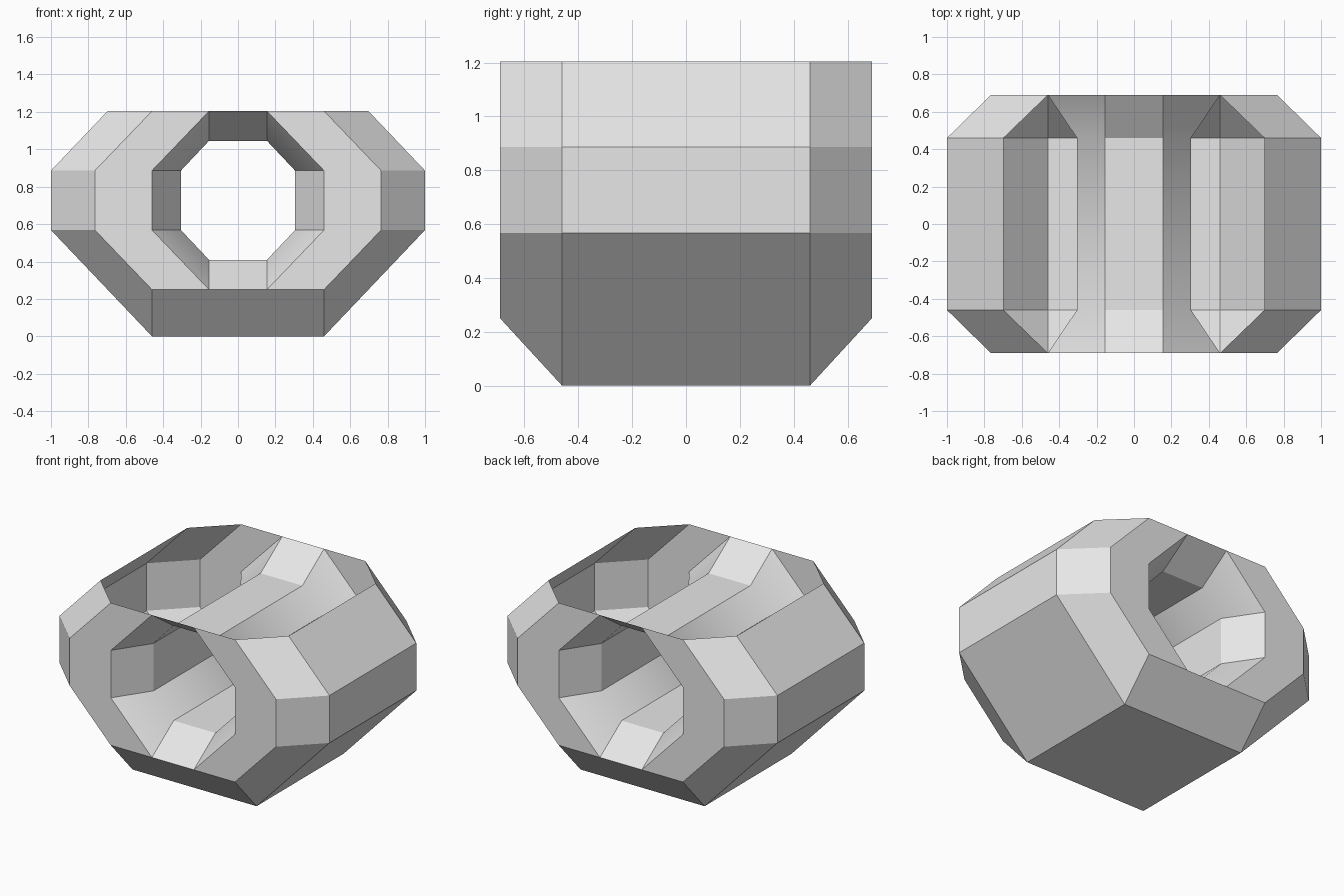
import bpy, bmesh, math

# Remove the default cube only
cube = bpy.data.objects.get("Cube")
if cube:
    bpy.data.objects.remove(cube, do_unlink=True)

# Single grey material
grey = bpy.data.materials.new("light_grey")
grey.use_nodes = True
colour = (0.8, 0.8, 0.8, 1)
grey.diffuse_color = colour
grey.node_tree.nodes["Principled BSDF"].inputs["Base Color"].default_value = colour

CENTRE = 0.727      # height of the ring's axis
SIDE = 0.159        # half height of the upright sides
RIM = 1.204         # height of the open top


def octagon(bm, y, reach, flat, rise):
    """Octagon around the y axis: side reach, half flat width, half height."""
    quarter = [(reach, SIDE), (flat, rise)]
    loop = quarter + [(-x, z) for x, z in reversed(quarter)]
    loop += [(-x, -z) for x, z in loop]
    return [bm.verts.new((x, y, CENTRE + z)) for x, z in loop]


# Tube section: outer wall, front shoulder, hole lip, bore, then mirrored to the back
half = [
    (-0.46, 1.0, 0.46, 0.727),
    (-0.69, 0.765, 0.46, 0.477),
    (-0.69, 0.46, 0.155, 0.477),
    (-0.46, 0.305, 0.155, 0.318),
]
section = half + [(-y, *size) for y, *size in reversed(half)]

bm = bmesh.new()
rings = [octagon(bm, *s) for s in section]
for a, b in zip(rings, rings[1:] + rings[:1]):
    for i in range(8):
        j = (i + 1) % 8
        bm.faces.new((a[i], a[j], b[j], b[i]))
bmesh.ops.recalc_face_normals(bm, faces=bm.faces[:])

# Drop the zero-width strips where the lip meets the shoulder
slivers = [f for f in bm.faces if f.calc_area() < 1e-5]
bmesh.ops.delete(bm, geom=slivers, context="FACES_ONLY")

# Slice off the top, leaving the hollow tube open
bmesh.ops.bisect_plane(
    bm, geom=bm.verts[:] + bm.edges[:] + bm.faces[:], dist=1e-4,
    plane_co=(0, 0, RIM), plane_no=(0, 0, 1), clear_outer=True)

mesh = bpy.data.meshes.new("open_ring_shell")
bm.to_mesh(mesh)
bm.free()
mesh.materials.append(grey)
shell = bpy.data.objects.new("open_ring_shell", mesh)
bpy.context.collection.objects.link(shell)

# Smooth shading with sharp creases
bpy.ops.object.select_all(action="DESELECT")
shell.select_set(True)
bpy.context.view_layer.objects.active = shell
bpy.ops.object.shade_smooth_by_angle(angle=math.radians(30))
